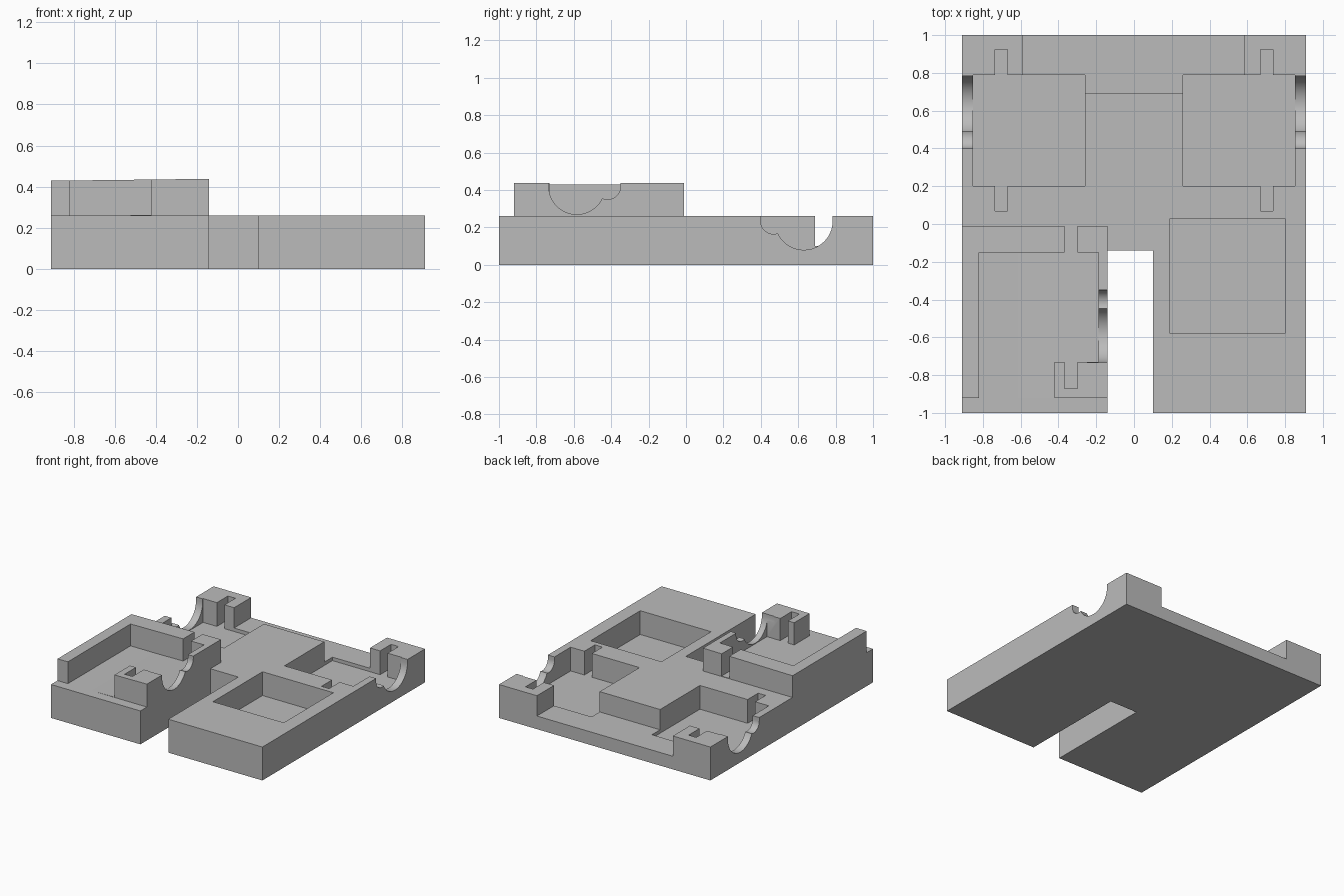
import bpy, bmesh, math
from mathutils import Vector

cube = bpy.data.objects.get("Cube")
if cube:
    bpy.data.objects.remove(cube, do_unlink=True)

grey = bpy.data.materials.new("plain_grey")
grey.use_nodes = True
colour = (0.5, 0.5, 0.5, 1)
grey.diffuse_color = colour
grey.node_tree.nodes["Principled BSDF"].inputs["Base Color"].default_value = colour


def prism(name, outline, low, high, axis="z"):
    """Extrude a flat outline along z (x, y points) or along x (y, z points)."""
    bm = bmesh.new()
    place = (lambda a, b: (a, b, low)) if axis == "z" else (lambda a, b: (low, a, b))
    face = bm.faces.new([bm.verts.new(place(a, b)) for a, b in outline])
    depth = Vector((0, 0, high - low)) if axis == "z" else Vector((high - low, 0, 0))
    top = bmesh.ops.extrude_face_region(bm, geom=[face])["geom"]
    bmesh.ops.translate(bm, vec=depth, verts=[v for v in top if isinstance(v, bmesh.types.BMVert)])
    bmesh.ops.recalc_face_normals(bm, faces=bm.faces)
    mesh = bpy.data.meshes.new(name)
    bm.to_mesh(mesh)
    bm.free()
    mesh.materials.append(grey)
    obj = bpy.data.objects.new(name, mesh)
    bpy.context.collection.objects.link(obj)
    return obj


def rect(x0, x1, y0, y1):
    return [(x0, y0), (x1, y0), (x1, y1), (x0, y1)]


def cradle(y, z, r, top, steps=24):
    """U-shaped profile: half circle below, straight sides above."""
    arc = [math.pi + math.pi * i / steps for i in range(steps + 1)]
    return [(y - r, top)] + [(y + r * math.cos(a), z + r * math.sin(a)) for a in arc] + [(y + r, top)]


def carve(body, *cutter_args):
    """Subtract a prism from the body and discard the cutter."""
    cutter = prism("cutter", *cutter_args)
    cutter.hide_render = True
    mod = body.modifiers.new("carve", "BOOLEAN")
    mod.operation, mod.solver, mod.object = "DIFFERENCE", "EXACT", cutter
    bpy.context.view_layer.objects.active = body
    bpy.ops.object.modifier_apply(modifier=mod.name)
    bpy.data.objects.remove(cutter, do_unlink=True)


def finish(body):
    bpy.ops.object.select_all(action="DESELECT")
    body.select_set(True)
    bpy.context.view_layer.objects.active = body
    bpy.ops.object.shade_smooth_by_angle(angle=math.radians(25))


DECK, FLOOR, ABOVE = 0.26, 0.075, 0.6

# Base slab with the open slot at the front
base = prism("base_slab", [(-0.91, -1), (-0.14, -1), (-0.14, -0.14), (0.1, -0.14), (0.1, -1),
                           (0.91, -1), (0.91, 1), (-0.91, 1)], 0, DECK)

# Square pocket at the front left
carve(base, rect(0.19, 0.8, -0.58, 0.03), FLOOR, ABOVE)

# Mirrored back pockets with end slots and side cradles
for side in (-1, 1):
    half = [(0.26, 0.2), (0.67, 0.2), (0.67, 0.07), (0.735, 0.07), (0.735, 0.2), (0.853, 0.2),
            (0.853, 0.79), (0.735, 0.79), (0.735, 0.925), (0.67, 0.925), (0.67, 0.79), (0.26, 0.79)]
    carve(base, [(side * x, y) for x, y in half], FLOOR, ABOVE)
    for y, r in ((0.63, 0.154), (0.468, 0.069)):
        carve(base, cradle(y, 0.234, r, ABOVE), side * 0.8, side * 1.1, "x")

# Low channel along the back edge
carve(base, rect(-0.587, 0.583, 0.69, 1.2), 0.102, ABOVE)
finish(base)

# Raised tray at the front right
tray = prism("raised_tray", rect(-0.91, -0.14, -0.92, -0.01), 0.255, 0.4335)
carve(tray, [(-0.82, -1.1), (-0.42, -1.1), (-0.42, -0.73), (-0.367, -0.73), (-0.367, -0.87),
             (-0.3, -0.87), (-0.3, -0.73), (-0.187, -0.73), (-0.187, -0.15), (-0.3, -0.15),
             (-0.3, 0.2), (-0.367, 0.2), (-0.367, -0.15), (-0.82, -0.15)], 0.261, ABOVE)
for y, r in ((-0.584, 0.15), (-0.42, 0.07)):
    carve(tray, cradle(y, 0.415, r, ABOVE), -0.25, -0.05, "x")

# Slight sideways tilt of the tray
for v in tray.data.vertices:
    v.co.z += 0.012 * (v.co.x + 0.53)
finish(tray)
